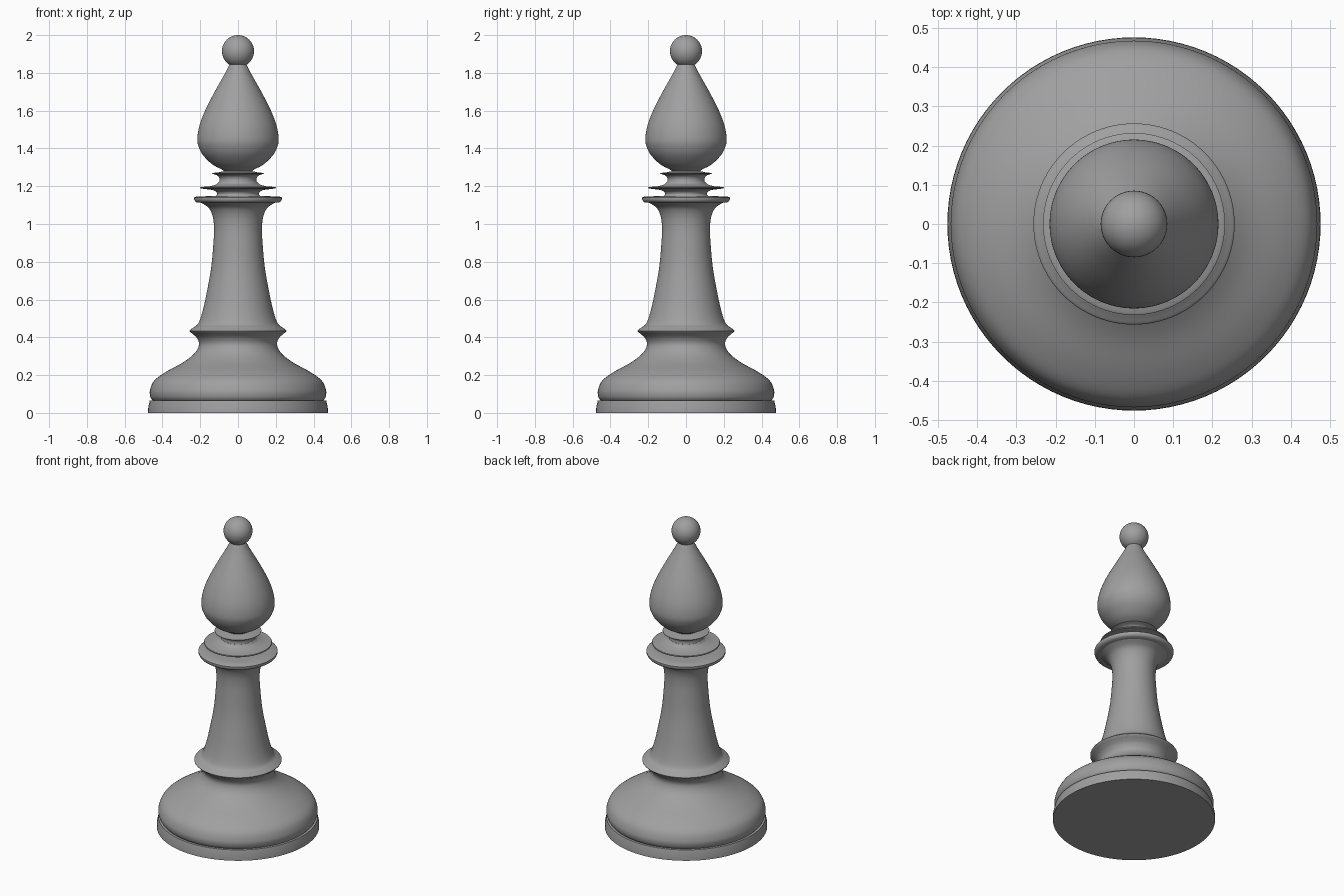
import bpy, bmesh, math

if "Cube" in bpy.data.objects:
    bpy.data.objects.remove(bpy.data.objects["Cube"])

SEG = 96
GREY = bpy.data.materials.new("dark_grey")
GREY.diffuse_color = (0.35, 0.35, 0.35, 1)
GREY.use_nodes = True
GREY.node_tree.nodes["Principled BSDF"].inputs["Base Color"].default_value = GREY.diffuse_color


def smooth_curve(pts, steps=6):
    """Catmull-Rom curve through (radius, z) points."""
    out = []
    for i in range(len(pts) - 1):
        p0, p1 = pts[max(i - 1, 0)], pts[i]
        p2, p3 = pts[i + 1], pts[min(i + 2, len(pts) - 1)]
        for s in range(steps):
            t = s / steps
            out.append(tuple(
                0.5 * (2 * b + (c - a) * t + (2 * a - 5 * b + 4 * c - d) * t * t
                       + (3 * b - a - 3 * c + d) * t ** 3)
                for a, b, c, d in zip(p0, p1, p2, p3)))
    return out + [pts[-1]]


def lathe(name, profile):
    """Turn a bottom-to-top profile round z and cap both ends."""
    bm = bmesh.new()
    rings = [[bm.verts.new((r * math.cos(2 * math.pi * k / SEG),
                            r * math.sin(2 * math.pi * k / SEG), z))
              for k in range(SEG)] for r, z in profile]
    for lo, hi in zip(rings, rings[1:]):
        for k in range(SEG):
            n = (k + 1) % SEG
            bm.faces.new((lo[k], lo[n], hi[n], hi[k]))
    bm.faces.new(rings[0][::-1])
    bm.faces.new(rings[-1])
    finish(name, bm)


def finish(name, bm):
    mesh = bpy.data.meshes.new(name)
    bm.to_mesh(mesh)
    bm.free()
    mesh.materials.append(GREY)
    obj = bpy.data.objects.new(name, mesh)
    bpy.context.collection.objects.link(obj)
    bpy.ops.object.select_all(action='DESELECT')
    obj.select_set(True)
    bpy.context.view_layer.objects.active = obj
    bpy.ops.object.shade_smooth_by_angle(angle=math.radians(40))


# plinth
lathe("plinth", [(0.476, 0), (0.475, 0.03), (0.467, 0.066)])

# domed foot, flowing into the waist below the lower ring
lathe("foot", smooth_curve([
    (0.452, 0.066), (0.464, 0.085), (0.466, 0.12), (0.444, 0.17),
    (0.385, 0.215), (0.29, 0.268), (0.23, 0.315), (0.207, 0.36),
    (0.217, 0.395), (0.24, 0.418)]))

# stem: rounded lower ring, tapering column, flare under the collar
lathe("stem", smooth_curve([
    (0.24, 0.418), (0.254, 0.43), (0.255, 0.438), (0.236, 0.452),
    (0.21, 0.475), (0.187, 0.54), (0.165, 0.64), (0.142, 0.77),
    (0.13, 0.9), (0.127, 0.98), (0.134, 1.04), (0.155, 1.085),
    (0.195, 1.113)]))

# collar
lathe("collar", [(0.19, 1.112), (0.218, 1.114), (0.228, 1.121), (0.232, 1.13),
                 (0.232, 1.14), (0.226, 1.144), (0.17, 1.147), (0.1, 1.15)])

# flared neck discs
lathe("middle_disc", smooth_curve([(0.12, 1.146), (0.11, 1.16), (0.128, 1.178),
                                   (0.198, 1.188)])
      + [(0.2, 1.192), (0.198, 1.196)]
      + smooth_curve([(0.15, 1.199), (0.115, 1.21), (0.1, 1.225)]))
lathe("upper_disc", smooth_curve([(0.1, 1.22), (0.098, 1.24), (0.108, 1.256),
                                  (0.136, 1.266)])
      + [(0.137, 1.27), (0.1, 1.274), (0.075, 1.28)])

# teardrop head
lathe("head", smooth_curve([
    (0.07, 1.274), (0.085, 1.288), (0.135, 1.315), (0.184, 1.363),
    (0.209, 1.41), (0.215, 1.455), (0.203, 1.525), (0.17, 1.61),
    (0.118, 1.71), (0.073, 1.79), (0.045, 1.845)]))

# ball finial
ball = bmesh.new()
bmesh.ops.create_uvsphere(ball, u_segments=48, v_segments=24, radius=0.085)
bmesh.ops.translate(ball, verts=ball.verts, vec=(0, 0, 1.915))
finish("finial", ball)
